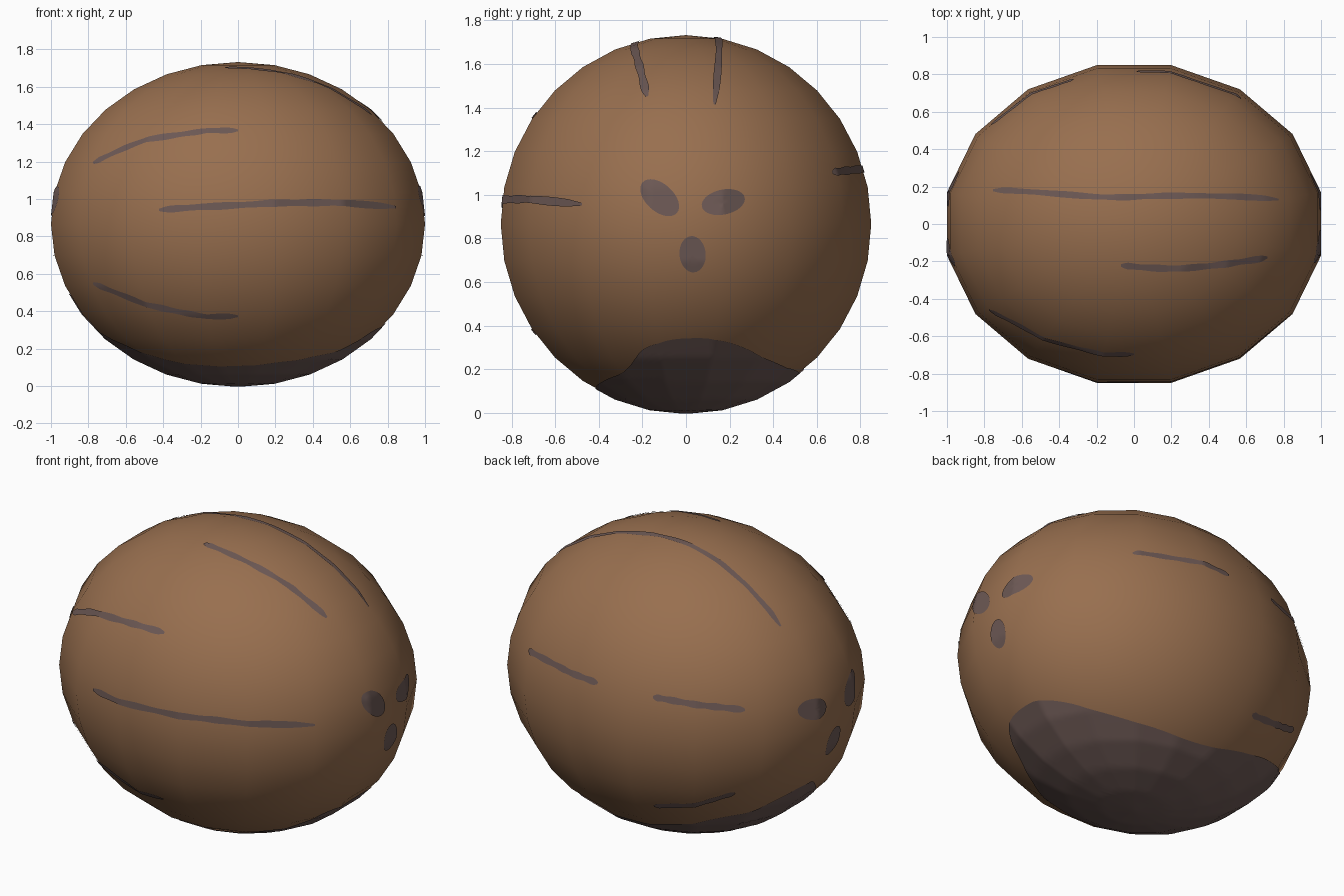
import bpy, bmesh, math
from mathutils import Vector, Matrix
from mathutils.bvhtree import BVHTree

if "Cube" in bpy.data.objects:
    bpy.data.objects.remove(bpy.data.objects["Cube"])

CENTRE = Vector((0, 0, 0.866))
LIFT = 0.005


def material(name, rgb):
    m = bpy.data.materials.new(name)
    m.diffuse_color = (*rgb, 1)
    m.use_nodes = True
    m.node_tree.nodes["Principled BSDF"].inputs["Base Color"].default_value = m.diffuse_color
    return m


BROWN = material("husk brown", (0.314, 0.159, 0.078))
GREY = material("dark grey brown", (0.150, 0.098, 0.089))


def finish(bm, name, mat):
    mesh = bpy.data.meshes.new(name)
    bm.to_mesh(mesh)
    ob = bpy.data.objects.new(name, mesh)
    bpy.context.collection.objects.link(ob)
    mesh.materials.append(mat)
    for p in mesh.polygons:
        p.use_smooth = True
    return ob


# Shell: 16-sided ellipsoid with flats facing the axes
bm = bmesh.new()
bmesh.ops.create_uvsphere(bm, u_segments=16, v_segments=16, radius=1)
bmesh.ops.rotate(bm, verts=bm.verts, matrix=Matrix.Rotation(math.pi / 16, 3, 'Z'))
bmesh.ops.scale(bm, verts=bm.verts, vec=(1.0196, 0.866, 0.866))
bmesh.ops.translate(bm, verts=bm.verts, vec=CENTRE)
TREE = BVHTree.FromBMesh(bm)
finish(bm, "shell", BROWN)
bm.free()


def snap(p, lift=LIFT):
    """Push a point radially onto the shell."""
    d = (p - CENTRE).normalized()
    hit = TREE.ray_cast(CENTRE, d)[0]
    return hit + d * lift


def cast(view, u, v):
    """Shell point seen at (u, v) from a direction (azimuth, elevation)."""
    a, e = map(math.radians, view)
    d = Vector((math.sin(a) * math.cos(e), -math.cos(a) * math.cos(e), math.sin(e)))
    right = Vector((math.cos(a), math.sin(a), 0))
    p = CENTRE + right * u + d.cross(right) * v
    hit = TREE.ray_cast(p + d * 3, -d)[0]
    return hit if hit else snap(p, 0)


def spline(pts, steps, closed=False):
    """Catmull-Rom curve through the points."""
    n = len(pts)
    get = (lambda i: pts[i % n]) if closed else (lambda i: pts[max(0, min(n - 1, i))])
    out = []
    for i in range(n if closed else n - 1):
        a, b, c, d = (get(i + k) for k in (-1, 0, 1, 2))
        for s in range(steps):
            t = s / steps
            out.append(0.5 * (2 * b + (c - a) * t + (2 * a - 5 * b + 4 * c - d) * t ** 2
                              + (3 * b - a - 3 * c + d) * t ** 3))
    if not closed:
        out.append(pts[-1])
    return out


def strand(name, view, pts, half=0.018):
    """Thin fibre line with rounded ends, lying on the shell."""
    path = [snap(p) for p in spline([cast(view, *p) for p in pts], 20)]
    bm = bmesh.new()
    rows, n = [], len(path) - 1
    for i, p in enumerate(path):
        t = i / n
        tangent = path[min(i + 1, n)] - path[max(i - 1, 0)]
        side = (p - CENTRE).cross(tangent).normalized()
        w = half * min(1, 0.35 + 9 * min(t, 1 - t)) * (1 + 0.12 * math.sin(31 * t))
        rows.append([bm.verts.new(snap(p + side * w * k)) for k in (1, 0, -1)])
    for r, s in zip(rows, rows[1:]):
        for k in (0, 1):
            bm.faces.new((r[k], r[k + 1], s[k + 1], s[k]))
    bmesh.ops.recalc_face_normals(bm, faces=bm.faces)
    outward(bm)
    finish(bm, name, GREY)
    bm.free()


def outward(bm):
    for f in bm.faces:
        f.normal_update()
        if f.normal.dot(f.calc_center_median() - CENTRE) < 0:
            f.normal_flip()


def patch(name, outline, rings):
    """Filled spot on the shell, from an outline of shell points."""
    mid = sum(outline, Vector()) / len(outline)
    bm = bmesh.new()
    hub = bm.verts.new(snap(mid))
    loops = [[bm.verts.new(snap(mid.lerp(p, r / rings))) for p in outline]
             for r in range(1, rings + 1)]
    n = len(outline)
    for i in range(n):
        j = (i + 1) % n
        bm.faces.new((hub, loops[0][i], loops[0][j]))
        for a, b in zip(loops, loops[1:]):
            bm.faces.new((a[i], b[i], b[j], a[j]))
    outward(bm)
    finish(bm, name, GREY)
    bm.free()


FRONT, RIGHT, LEFT, TOP = (0, 0), (90, 0), (270, 0), (0, 90)
BACK_LEFT, BACK_RIGHT = (215, 25), (140, -30)

# Fibre lines
strand("front_upper_fibre", FRONT, [(-.77, .325), (-.6, .405), (-.35, .47), (-.15, .497), (0, .498)])
strand("front_middle_fibre", FRONT, [(-.42, .075), (-.1, .095), (.25, .112), (.5, .113), (.84, .09)])
strand("front_lower_fibre", FRONT, [(-.77, -.315), (-.5, -.425), (-.25, -.48), (0, -.49)])
strand("top_long_fibre", TOP, [(-.75, .18), (-.2, .145), (.2, .15), (.77, .13)], 0.016)
strand("top_short_fibre", TOP, [(-.07, -.22), (.2, -.237), (.5, -.212), (.71, -.178)])
strand("back_upper_fibre", BACK_LEFT, [(-.849, .119), (-.65, .01), (-.476, -.06)])
strand("back_middle_fibre", BACK_LEFT, [(-.178, -.135), (.07, -.178), (.319, -.205)])
strand("back_lower_fibre", BACK_LEFT, [(-.173, -.724), (.07, -.713), (.265, -.654)])

# Three germination spots on each end: centre, half sizes, tilt
spots = {
    "right": (RIGHT, [(-.12, .12, .105, .063, -42), (.17, .1, .1, .057, 12), (.03, -.138, .06, .083, 5)]),
    "left": (LEFT, [(-.185, .11, .095, .06, -12), (.15, .11, .1, .06, 55), (-.02, -.138, .085, .056, 65)]),
}
for side, (view, ellipses) in spots.items():
    for k, (cy, cz, a, b, tilt) in enumerate(ellipses):
        ct, st = math.cos(math.radians(tilt)), math.sin(math.radians(tilt))
        ring = []
        for i in range(32):
            x, y = a * math.cos(i * math.pi / 16), b * math.sin(i * math.pi / 16)
            ring.append(cast(view, cy + x * ct - y * st, cz + x * st + y * ct))
        patch(f"{side}_spot_{k + 1}", ring, 4)

# Large dark patch under the shell
edge = [cast(FRONT, x, z - .866) for x, z in
        [(-.7, .27), (-.52, .185), (-.25, .12), (0, .112), (.3, .14), (.55, .2)]]
edge += [cast(RIGHT, y, z - .866) for y, z in
         [(-.2, .29), (-.1, .33), (.03, .345), (.15, .335), (.3, .285), (.45, .215)]]
edge += [cast(BACK_RIGHT, u, v) for u, v in
         [(.162, -.319), (.357, -.389), (.59, -.435), (.72, -.475)]]
edge += [cast(BACK_LEFT, u, v) for u, v in [(.508, -.68), (.68, -.59)]]
patch("bottom_patch", spline(edge, 8, True), 24)
